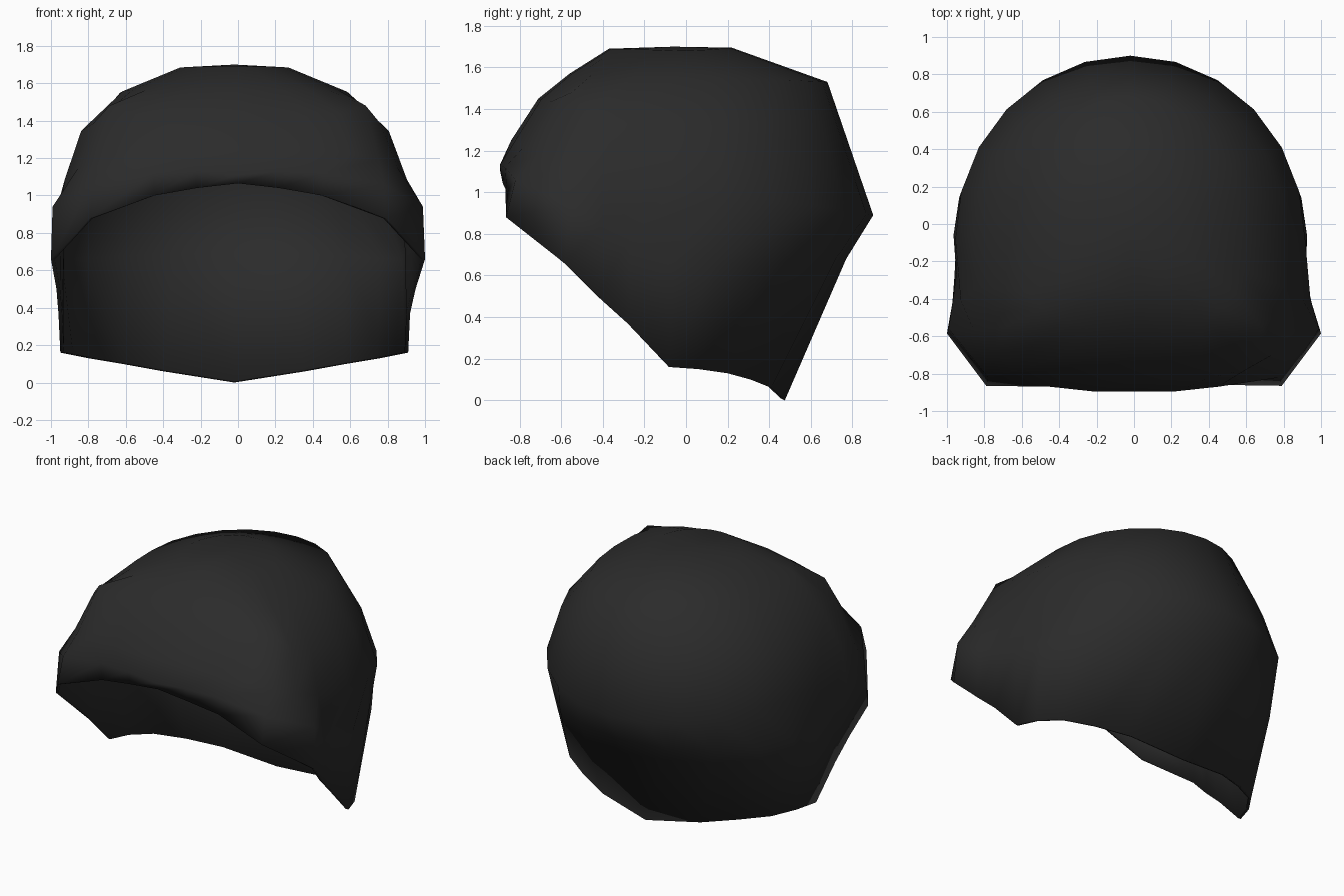
import bpy, bmesh, math

if "Cube" in bpy.data.objects:
    bpy.data.objects.remove(bpy.data.objects["Cube"])

charcoal = bpy.data.materials.new("charcoal")
charcoal.diffuse_color = (0.024, 0.024, 0.024, 1)
charcoal.use_nodes = True
charcoal.node_tree.nodes["Principled BSDF"].inputs["Base Color"].default_value = charcoal.diffuse_color

SEG = 12  # segments from the front centre to the back centre

# Right half of the open rim and of the band above it, front to back
rim = [(0, -.885, 1.065), (.22, -.88, 1.04), (.45, -.86, 1.0), (.79, -.865, .88),
       (1.0, -.585, .66), (.96, -.42, .5), (.94, -.28, .37), (.93, -.08, .16),
       (.88, .06, .15), (.78, .2, .13), (.6, .31, .1), (.38, .41, .06), (0, .475, 0)]
band = [(0, -.895, 1.11), (.22, -.895, 1.13), (.45, -.87, 1.12), (.78, -.82, 1.06),
        (.99, -.56, .94), (.955, -.4, .85), (.93, -.27, .78), (.945, -.06, .69),
        (.915, .14, .66), (.80, .36, .66), (.6, .57, .67), (.33, .72, .68), (0, .77, .68)]


def dome_ring(front, side, back, square):
    """Half ring through a front (y, z), a side (x, y, z) and a back (y, z) point."""
    pts = []
    for i in range(SEG + 1):
        t = math.pi * i / SEG
        s, c = abs(math.sin(t)), abs(math.cos(t))
        (ey, ez), n, k = (front, square, .7) if i < SEG / 2 else (back, 2.0, 2)
        x = side[0] * s ** (2 / n) if 0 < i < SEG else 0
        pts.append((x, side[1] + (ey - side[1]) * c ** (2 / n),
                    side[2] + (ez - side[2]) * c ** k))
    return pts


rows = [rim, band,
        dome_ring((-.84, 1.25), (.935, -.08, .98), (.9, .89), 3.2),
        dome_ring((-.71, 1.45), (.84, -.06, 1.28), (.79, 1.21), 3.2),
        dome_ring((-.56, 1.57), (.61, -.05, 1.55), (.68, 1.53), 2.9),
        dome_ring((-.37, 1.69), (.30, -.06, 1.68), (.22, 1.695), 2.0)]
# small bump on each upper front corner
rows[3][3] = (.685, -.55, 1.48)


def place(bm, p, side):
    # the shell leans slightly to one side behind the cheek tips
    lean = .02 * min(1, max(0, (p[1] + .58) / .3))
    return bm.verts.new((side * p[0] - lean, p[1], p[2]))


# Hair shell: full rings joined by quads and closed at the crown
bm = bmesh.new()
rings = []
for row in rows:
    right = [place(bm, p, 1) for p in row]
    left = [place(bm, p, -1) for p in row[-2:0:-1]]
    rings.append(right + left)
n = 2 * SEG
for low, high in zip(rings, rings[1:]):
    for i in range(n):
        j = (i + 1) % n
        bm.faces.new((low[i], low[j], high[j], high[i]))
crown = bm.verts.new((-.02, -.06, 1.70))
for i in range(n):
    bm.faces.new((rings[-1][i], rings[-1][(i + 1) % n], crown))

mesh = bpy.data.meshes.new("hair_shell")
bm.to_mesh(mesh)
bm.free()
mesh.materials.append(charcoal)
shell = bpy.data.objects.new("hair_shell", mesh)
bpy.context.collection.objects.link(shell)

# Smooth shading over the whole shell
bpy.context.view_layer.objects.active = shell
shell.select_set(True)
bpy.ops.object.shade_smooth_by_angle(angle=math.radians(70))

# Thin inner lining
lining = shell.modifiers.new("lining", 'SOLIDIFY')
lining.thickness = .02
lining.offset = -1
